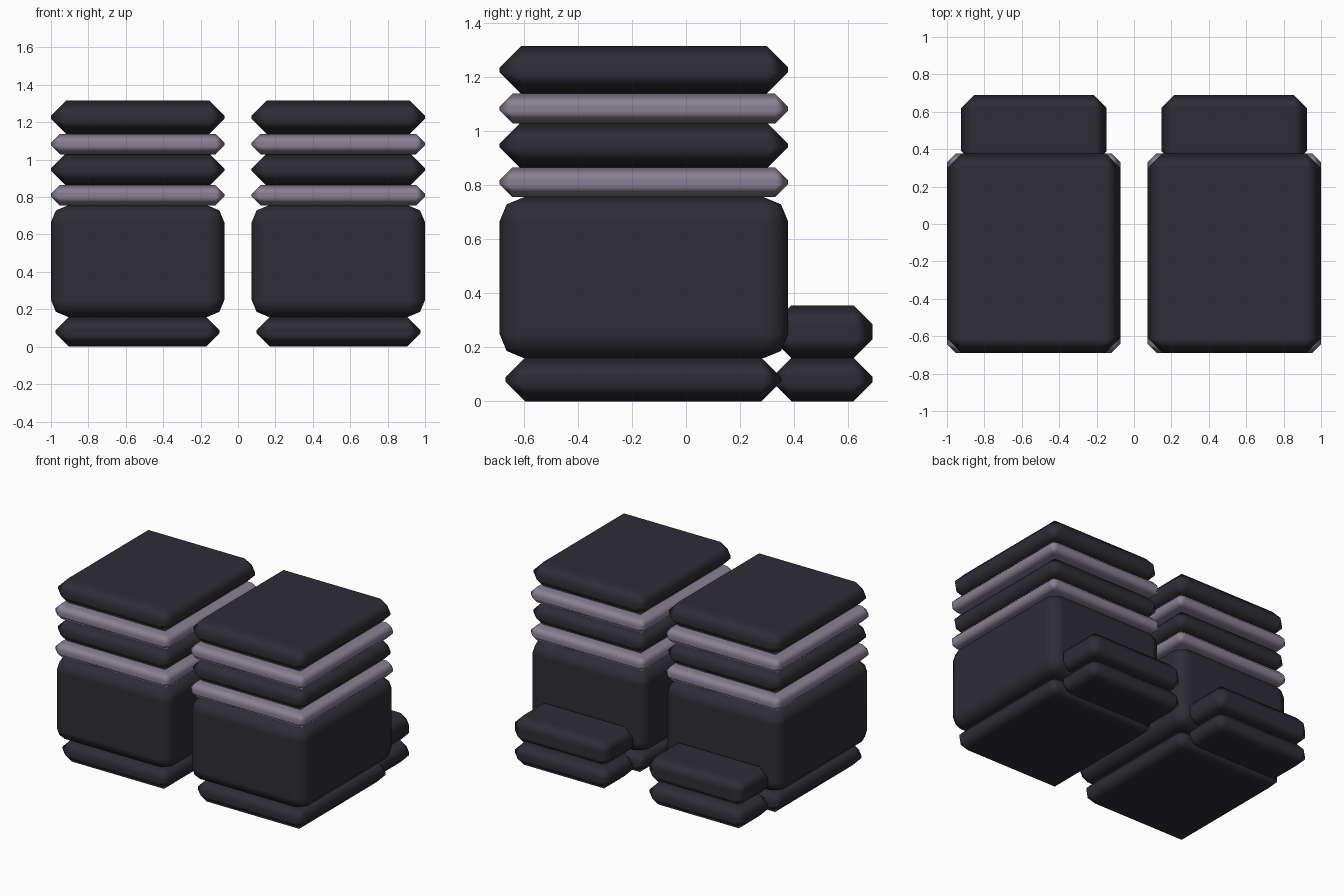
import bpy

if "Cube" in bpy.data.objects:
    bpy.data.objects.remove(bpy.data.objects["Cube"])


def material(name, rgb):
    m = bpy.data.materials.new(name)
    m.diffuse_color = (*rgb, 1.0)
    m.use_nodes = True
    m.node_tree.nodes["Principled BSDF"].inputs["Base Color"].default_value = m.diffuse_color
    return m


charcoal = material("charcoal", (0.027, 0.026, 0.035))
mauve_grey = material("mauve grey", (0.25, 0.222, 0.29))


def slab(name, x, y, z, bevel, mat, segments=1):
    """Bevelled box spanning the x, y and z ranges."""
    spans = (x, y, z)
    bpy.ops.mesh.primitive_cube_add(size=1, location=[(a + b) / 2 for a, b in spans])
    ob = bpy.context.object
    ob.name = name
    ob.scale = [b - a for a, b in spans]
    bpy.ops.object.transform_apply(location=False, rotation=False, scale=True)
    ob.data.materials.append(mat)
    bpy.ops.object.shade_smooth()
    mod = ob.modifiers.new("rounded edges", "BEVEL")
    mod.width = bevel
    mod.segments = segments
    mod.limit_method = 'NONE'
    mod.harden_normals = True


# name, half-pair x range, y range, z range, bevel, material, segments
WIDE, DEEP = (0.073, 1.0), (-0.69, 0.378)
TOE_X, TOE_Y = (0.146, 0.924), (0.32, 0.69)
PARTS = [
    ("heel_sole", (0.098, 0.975), (-0.668, 0.352), (0.0, 0.16), 0.072, charcoal, 1),
    ("boot_body", WIDE, DEEP, (0.16, 0.755), 0.09, charcoal, 2),
    ("lower_band", WIDE, DEEP, (0.755, 0.865), 0.048, mauve_grey, 1),
    ("middle_cuff", WIDE, DEEP, (0.865, 1.028), 0.075, charcoal, 1),
    ("upper_band", WIDE, DEEP, (1.028, 1.138), 0.048, mauve_grey, 1),
    ("top_cuff", WIDE, DEEP, (1.138, 1.315), 0.08, charcoal, 1),
    ("toe_sole", TOE_X, TOE_Y, (0.0, 0.16), 0.07, charcoal, 1),
    ("toe_cap", TOE_X, TOE_Y, (0.16, 0.355), 0.07, charcoal, 1),
]

# Build the pair, mirrored across x = 0
for side, sign in (("left", -1), ("right", 1)):
    for name, x, y, z, bevel, mat, segments in PARTS:
        slab(f"{side}_{name}", sorted(sign * v for v in x), y, z, bevel, mat, segments)
